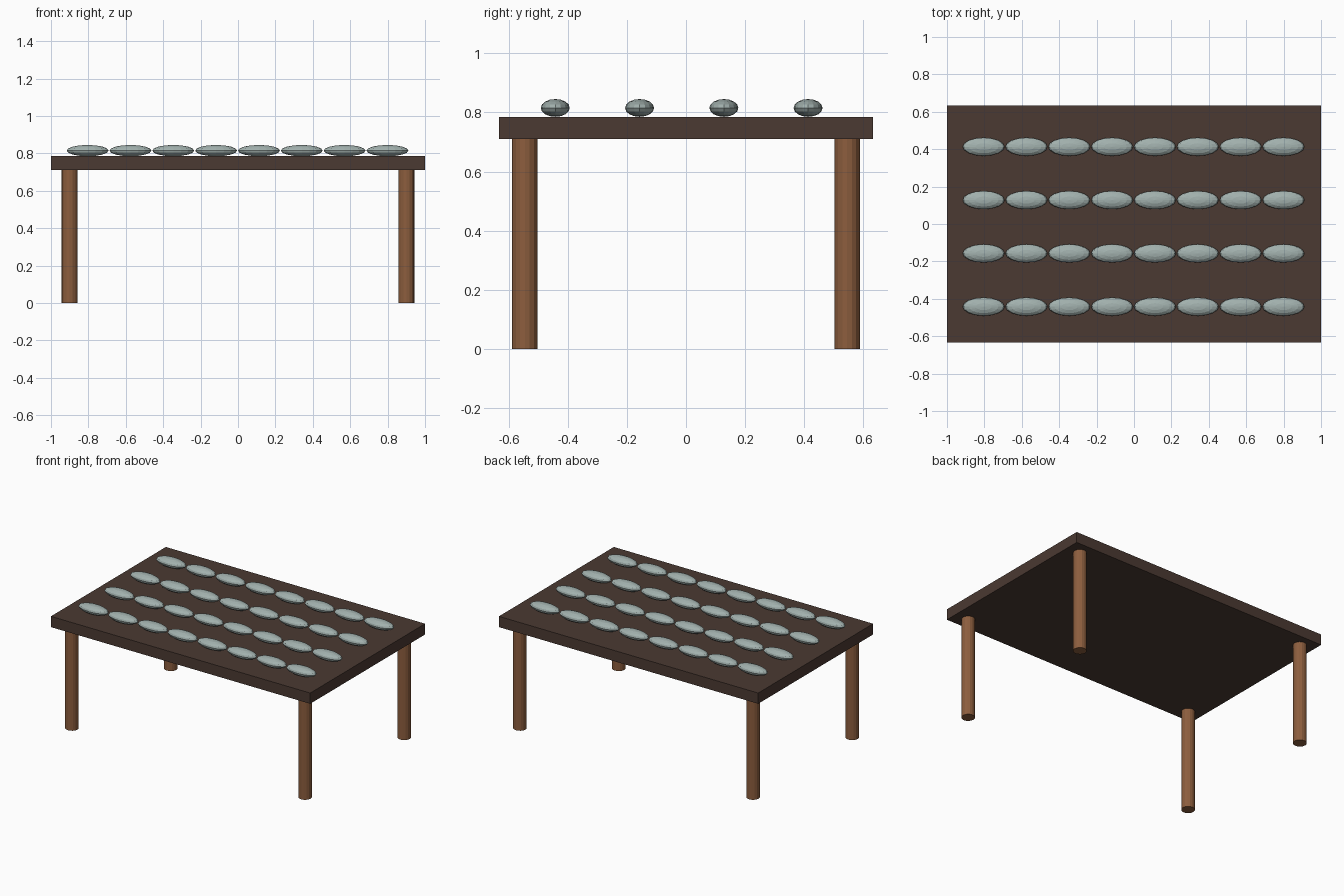
import bpy

cube = bpy.data.objects.get("Cube")
if cube:
    bpy.data.objects.remove(cube, do_unlink=True)


def make_material(name, rgb):
    color = [(c / 255) ** 2.2 for c in rgb] + [1]
    mat = bpy.data.materials.new(name)
    mat.use_nodes = True
    mat.diffuse_color = color
    mat.node_tree.nodes["Principled BSDF"].inputs["Base Color"].default_value = color
    return mat


dark_wood = make_material("dark wood", (76, 60, 53))
warm_wood = make_material("warm wood", (139, 94, 64))
grey_green = make_material("pale grey green", (160, 175, 172))


def finish(name, mat):
    obj = bpy.context.object
    obj.name = name
    obj.data.materials.append(mat)
    return obj


# Table top slab
bpy.ops.mesh.primitive_cube_add(size=1, location=(0, 0, 0.7475))
finish("table_top", dark_wood).scale = (2, 1.266, 0.075)

# Four round legs
for y, depth_name in ((-0.545, "front"), (0.545, "back")):
    for x, side in ((-0.9, "right"), (0.9, "left")):
        bpy.ops.mesh.primitive_cylinder_add(
            vertices=16, radius=0.043, depth=0.71, location=(x, y, 0.355))
        finish(f"{depth_name}_{side}_leg", warm_wood)

# Rows of flattened, faceted pieces lying on the top, sharing one mesh
bpy.ops.mesh.primitive_uv_sphere_add(segments=16, ring_count=8, radius=1)
piece = finish("oval_piece", grey_green)
mesh = piece.data
bpy.data.objects.remove(piece)
for row in range(4):
    for col in range(8):
        obj = bpy.data.objects.new(f"oval_piece_{row + 1}_{col + 1}", mesh)
        obj.location = (-0.804 + col * 0.229, -0.442 + row * 0.285, 0.815)
        obj.scale = (0.112, 0.049, 0.03)
        bpy.context.collection.objects.link(obj)
